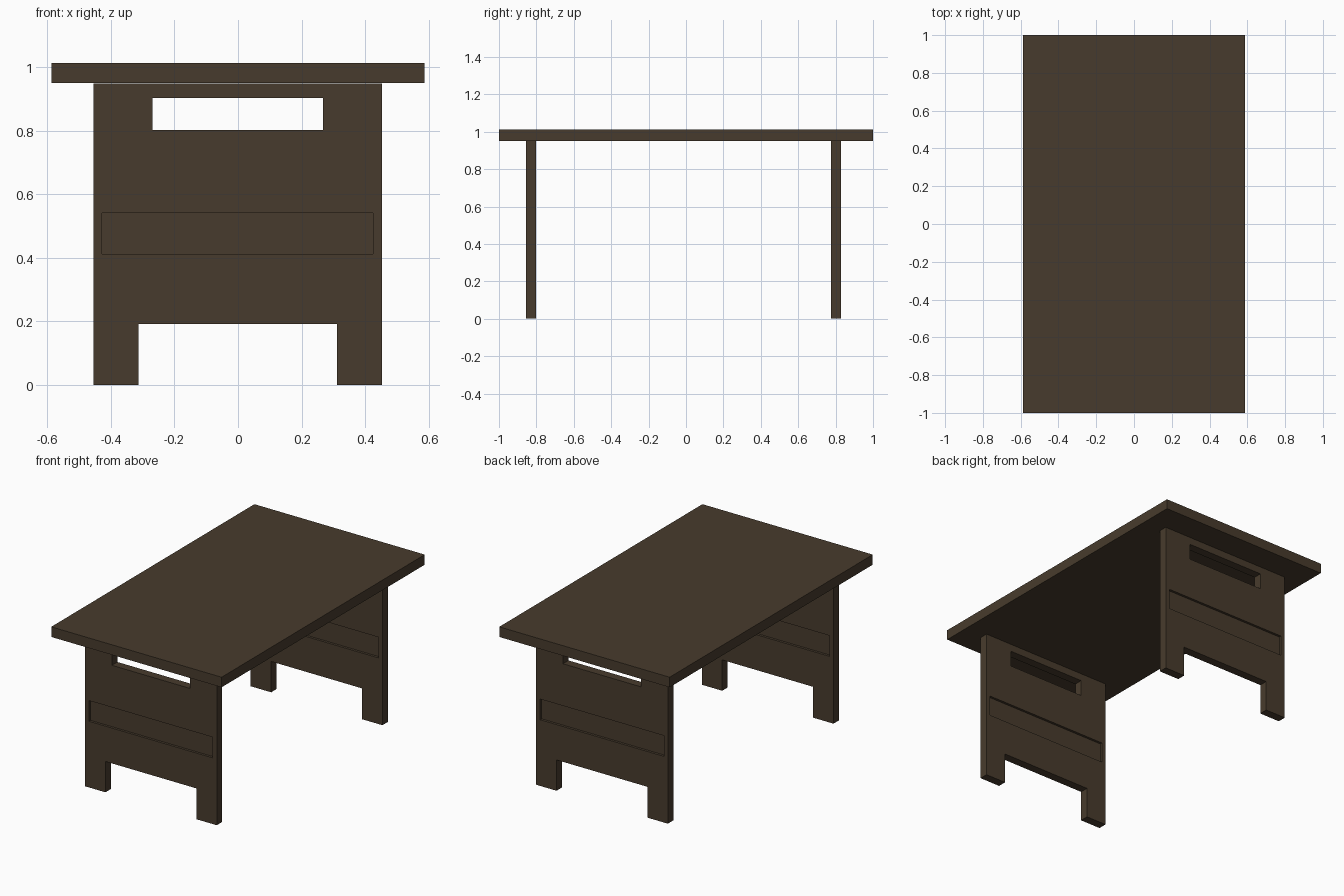
import bpy
import bmesh
from mathutils import Matrix, Vector

if "Cube" in bpy.data.objects:
    bpy.data.objects.remove(bpy.data.objects["Cube"])

wood = bpy.data.materials.new("dark brown wood")
wood.diffuse_color = (0.064, 0.044, 0.026, 1.0)
wood.use_nodes = True
wood.node_tree.nodes["Principled BSDF"].inputs["Base Color"].default_value = wood.diffuse_color


def box(name, x, y, z):
    """Box spanning the (min, max) ranges on each axis."""
    spans = (x, y, z)
    centre = Vector([(a + b) / 2 for a, b in spans])
    size = Vector([b - a for a, b in spans])
    bm = bmesh.new()
    bmesh.ops.create_cube(bm, size=1.0,
                          matrix=Matrix.Translation(centre) @ Matrix.Diagonal(size).to_4x4())
    mesh = bpy.data.meshes.new(name)
    bm.to_mesh(mesh)
    bm.free()
    mesh.materials.append(wood)
    obj = bpy.data.objects.new(name, mesh)
    bpy.context.collection.objects.link(obj)
    return obj


def cut(target, x, y, z):
    """Subtract a box from the target and discard the cutter."""
    cutter = box("cutter", x, y, z)
    cutter.hide_render = True
    mod = target.modifiers.new("cut", 'BOOLEAN')
    mod.operation = 'DIFFERENCE'
    mod.solver = 'EXACT'
    mod.object = cutter
    bpy.context.view_layer.objects.active = target
    bpy.ops.object.modifier_apply(modifier=mod.name)
    bpy.data.objects.remove(cutter)


# Table top
box("table_top", (-0.587, 0.587), (-1.0, 1.0), (0.95, 1.013))

# Two end panels with foot notch, hand slot and a shallow recess on each face
RECESS = 0.015
for name, y0, y1 in (("front_panel", -0.856, -0.802), ("back_panel", 0.775, 0.829)):
    panel = box(name, (-0.455, 0.453), (y0, y1), (0.0, 0.949))
    through = (y0 - 0.1, y1 + 0.1)
    cut(panel, (-0.314, 0.312), through, (-0.1, 0.192))
    cut(panel, (-0.27, 0.267), through, (0.803, 0.903))
    for face in ((y0 - 0.1, y0 + RECESS), (y1 - RECESS, y1 + 0.1)):
        cut(panel, (-0.428, 0.425), face, (0.412, 0.541))
